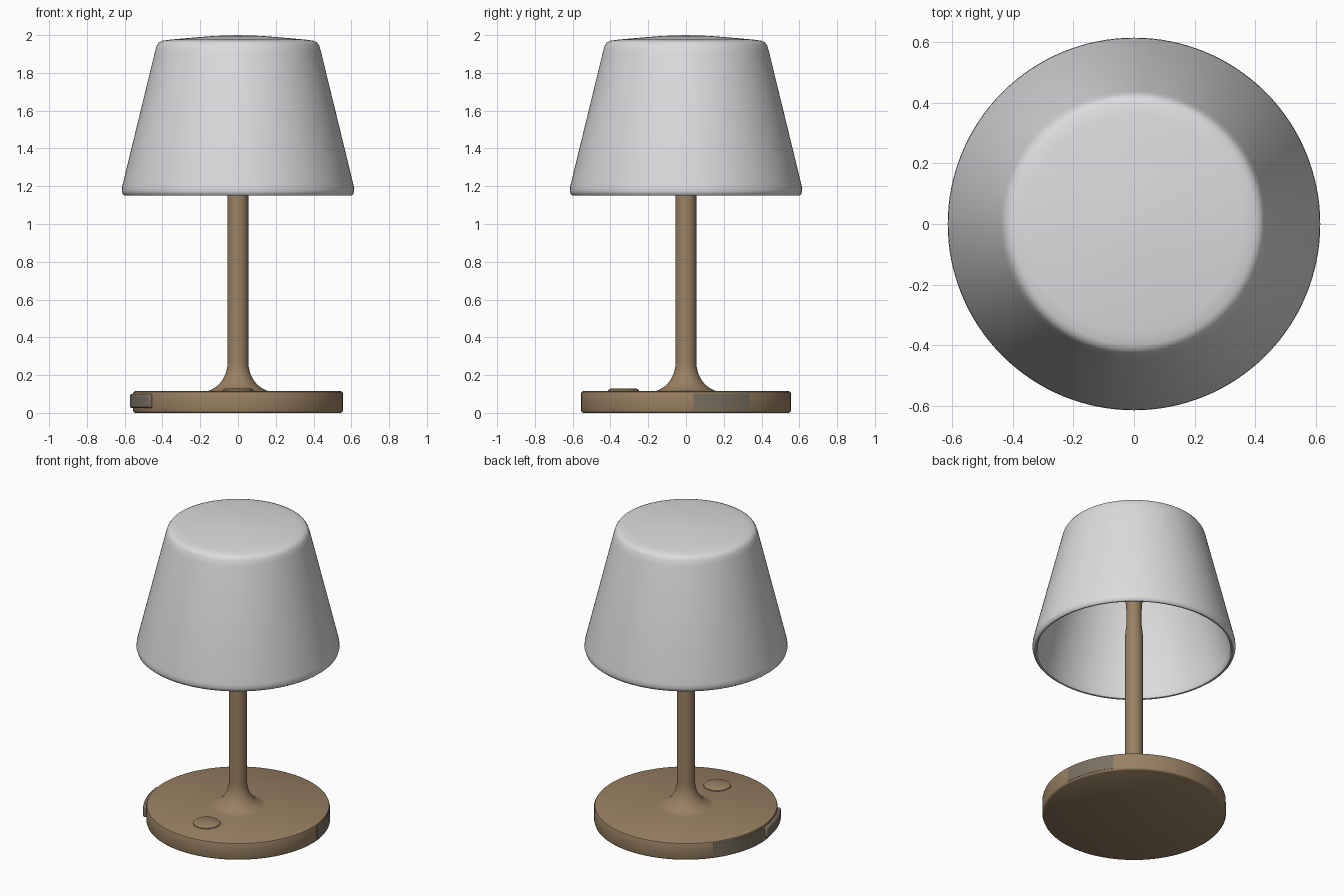
import bpy, bmesh
from math import cos, sin, pi, radians

cube = bpy.data.objects.get("Cube")
if cube:
    bpy.data.objects.remove(cube, do_unlink=True)


def material(name, rgb):
    m = bpy.data.materials.new(name)
    m.use_nodes = True
    m.diffuse_color = (*rgb, 1)
    bsdf = next(n for n in m.node_tree.nodes if n.type == 'BSDF_PRINCIPLED')
    bsdf.inputs["Base Color"].default_value = (*rgb, 1)
    return m


white = material("shade white", (0.72, 0.72, 0.74))
bronze = material("warm bronze", (0.32, 0.22, 0.125))
grey = material("dull grey brown", (0.20, 0.165, 0.12))


def finish(bm, name, mat, angle=40):
    bmesh.ops.recalc_face_normals(bm, faces=bm.faces)
    mesh = bpy.data.meshes.new(name)
    bm.to_mesh(mesh)
    bm.free()
    mesh.materials.append(mat)
    ob = bpy.data.objects.new(name, mesh)
    bpy.context.collection.objects.link(ob)
    bpy.ops.object.select_all(action='DESELECT')
    ob.select_set(True)
    bpy.context.view_layer.objects.active = ob
    bpy.ops.object.shade_smooth_by_angle(angle=radians(angle))
    return ob


def lathe(name, profile, mat, steps=96, location=(0, 0, 0)):
    """Spin a closed (radius, height) profile about the z axis."""
    bm = bmesh.new()
    vs = [bm.verts.new((r, 0, z)) for r, z in profile]
    es = [bm.edges.new(p) for p in zip(vs, vs[1:])]
    bmesh.ops.spin(bm, geom=vs + es, cent=(0, 0, 0), axis=(0, 0, 1),
                   angle=2 * pi, steps=steps, use_duplicate=False)
    bmesh.ops.remove_doubles(bm, verts=bm.verts, dist=0.0005)
    ob = finish(bm, name, mat)
    ob.location = location
    return ob


def arc_plate(name, start, end, z0, z1, depth, mat, bevel=0.0, steps=16):
    """Curved plate that follows the rim of the base."""
    bm = bmesh.new()
    rings = []
    for i in range(steps + 1):
        a = radians(start + (end - start) * i / steps)
        rings.append([bm.verts.new((r * cos(a), r * sin(a), z)) for r, z in
                      ((0.54, z0), (0.555 + depth, z0), (0.555 + depth, z1), (0.54, z1))])
    for p, q in zip(rings, rings[1:]):
        for k in range(4):
            n = (k + 1) % 4
            bm.faces.new((p[k], p[n], q[n], q[k]))
    bm.faces.new(rings[0])
    bm.faces.new(rings[-1])
    ob = finish(bm, name, mat)
    if bevel:
        mod = ob.modifiers.new("Soft edges", 'BEVEL')
        mod.width, mod.segments = bevel, 3
    return ob


# Round base with softened edges
lathe("base", [(0, 0), (0.545, 0), (0.552, 0.004), (0.555, 0.012), (0.555, 0.103),
               (0.552, 0.111), (0.544, 0.115), (0, 0.115)], bronze)

# Stem: flared foot, straight pole, narrowed neck and flared holder
foot = [(0.055 + 0.135 * (1 - sin(t)), 0.112 + 0.158 * (1 - cos(t)))
        for t in (pi / 2 * i / 10 for i in range(11))]
lathe("stem", [(0, 0.112)] + foot +
      [(0.055, 1.24), (0.052, 1.28), (0.046, 1.33), (0.045, 1.41), (0.05, 1.48),
       (0.065, 1.54), (0.09, 1.59), (0.12, 1.62), (0.12, 1.65), (0.05, 1.66),
       (0.05, 1.96), (0, 1.96)], bronze, 48)

# Thin-walled shade, open below, with a slightly domed top
lathe("shade", [(0, 2.0), (0.12, 1.996), (0.26, 1.985), (0.36, 1.976), (0.40, 1.97),
                (0.418, 1.962), (0.43, 1.945), (0.44, 1.91), (0.613, 1.20), (0.615, 1.175),
                (0.61, 1.158), (0.60, 1.15), (0.59, 1.152), (0.583, 1.165),
                (0.583, 1.19), (0.41, 1.91), (0.39, 1.94), (0.35, 1.95), (0, 1.965)], white, 128)

# Touch button on the base
lathe("touch_button", [(0, 0.112), (0.083, 0.112), (0.082, 0.12), (0.07, 0.128),
                       (0, 0.129)], bronze, 40, (0, -0.33, 0))

# Panels and socket cover around the rim
arc_plate("left_rim_panel", 4, 37, 0.012, 0.103, 0.002, grey)
arc_plate("right_rim_panel", 142, 182, 0.012, 0.103, 0.002, grey)
arc_plate("socket_cover", 184, 215, 0.025, 0.10, 0.02, grey, 0.012)
